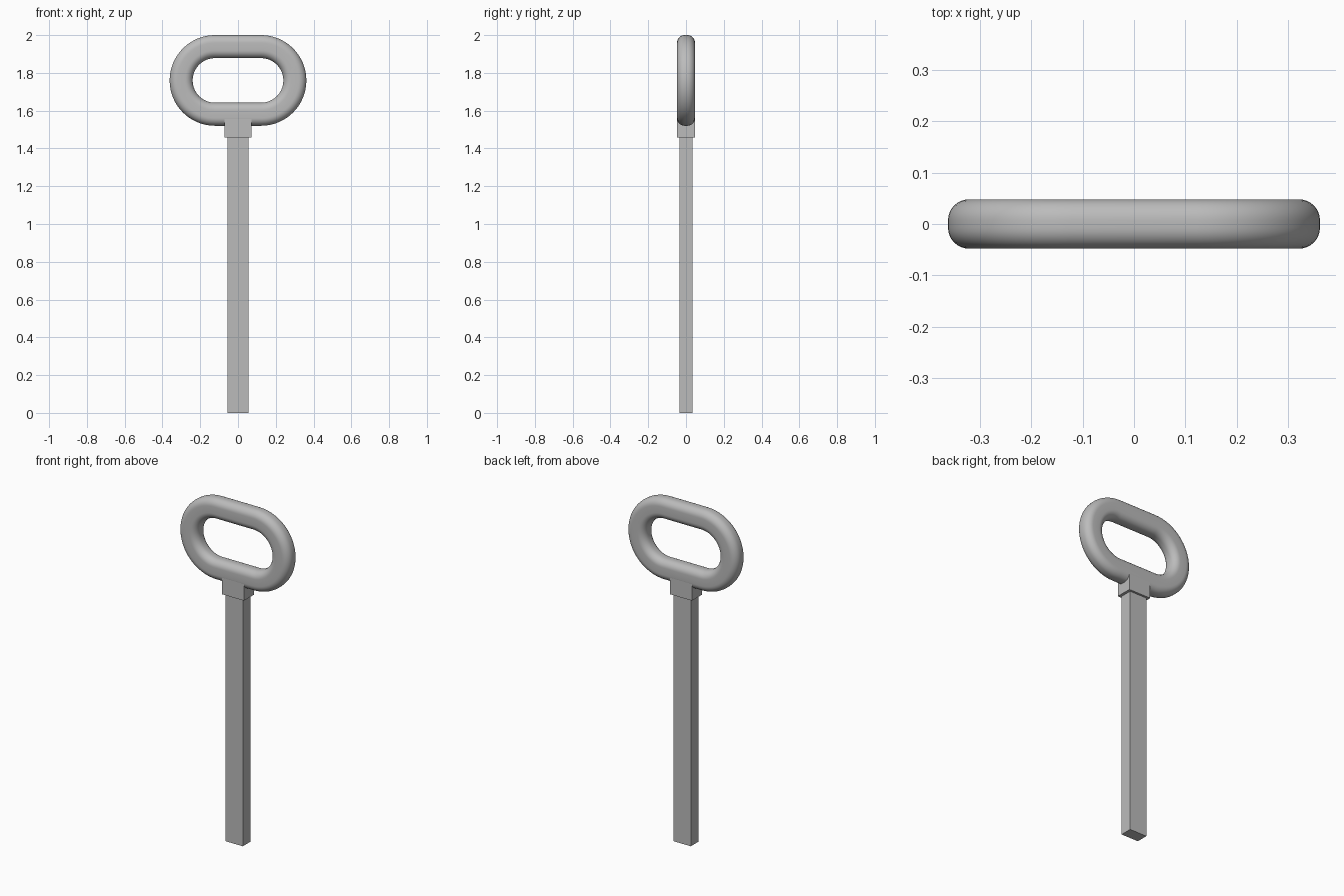
import bpy, bmesh
from math import sin, cos, pi, radians

cube = bpy.data.objects.get("Cube")
if cube:
    bpy.data.objects.remove(cube)

# Single plain grey metal
GREY = (0.5, 0.5, 0.5, 1)
metal = bpy.data.materials.new("grey metal")
metal.use_nodes = True
metal.diffuse_color = GREY
metal.node_tree.nodes["Principled BSDF"].inputs["Base Color"].default_value = GREY


def add_object(name, bm):
    bmesh.ops.recalc_face_normals(bm, faces=bm.faces)
    mesh = bpy.data.meshes.new(name)
    bm.to_mesh(mesh)
    bm.free()
    mesh.materials.append(metal)
    obj = bpy.data.objects.new(name, mesh)
    bpy.context.collection.objects.link(obj)
    return obj


def add_box(name, half_x, half_y, z0, z1):
    bm = bmesh.new()
    bmesh.ops.create_cube(bm, size=1)
    for v in bm.verts:
        v.co = (v.co.x * 2 * half_x, v.co.y * 2 * half_y,
                z0 + (v.co.z + 0.5) * (z1 - z0))
    return add_object(name, bm)


def rounded_loop(half_u, half_v, radius, steps):
    """Points and outward directions around a rounded rectangle."""
    loop = []
    for quarter, (su, sv) in enumerate([(1, 1), (-1, 1), (-1, -1), (1, -1)]):
        for i in range(steps + 1):
            a = (quarter + i / steps) * pi / 2
            loop.append((su * (half_u - radius) + radius * cos(a),
                         sv * (half_v - radius) + radius * sin(a), a))
    return loop


# Handle: rounded rectangular section swept round a stadium path
HALF_LENGTH, OUTER_RADIUS = 0.362, 0.24
HALF_WIDTH, HALF_DEPTH, ROUNDING = 0.061, 0.048, 0.041
CENTRE_Z = 2 - OUTER_RADIUS
section = rounded_loop(HALF_WIDTH, HALF_DEPTH, ROUNDING, 8)
mid = OUTER_RADIUS - HALF_WIDTH
straight = HALF_LENGTH - OUTER_RADIUS

bm = bmesh.new()
rings = []
for side in (0, 1):
    for i in range(33):
        a = -pi / 2 + side * pi + i * pi / 32
        cx = straight * (1 - 2 * side)
        rings.append([bm.verts.new((cx + (mid + u) * cos(a), v,
                                    CENTRE_Z + (mid + u) * sin(a)))
                      for u, v, _ in section])
for i, ring in enumerate(rings):
    following = rings[(i + 1) % len(rings)]
    for j in range(len(ring)):
        k = (j + 1) % len(ring)
        bm.faces.new((ring[j], ring[k], following[k], following[j]))
handle = add_object("handle", bm)
bpy.context.view_layer.objects.active = handle
handle.select_set(True)
bpy.ops.object.shade_smooth_by_angle(angle=radians(40))

# Collar joining the handle to the square-edged shaft
add_box("collar", 0.072, 0.0475, 1.458, 1.59)
add_box("shaft", 0.056, 0.035, 0, 1.47)
